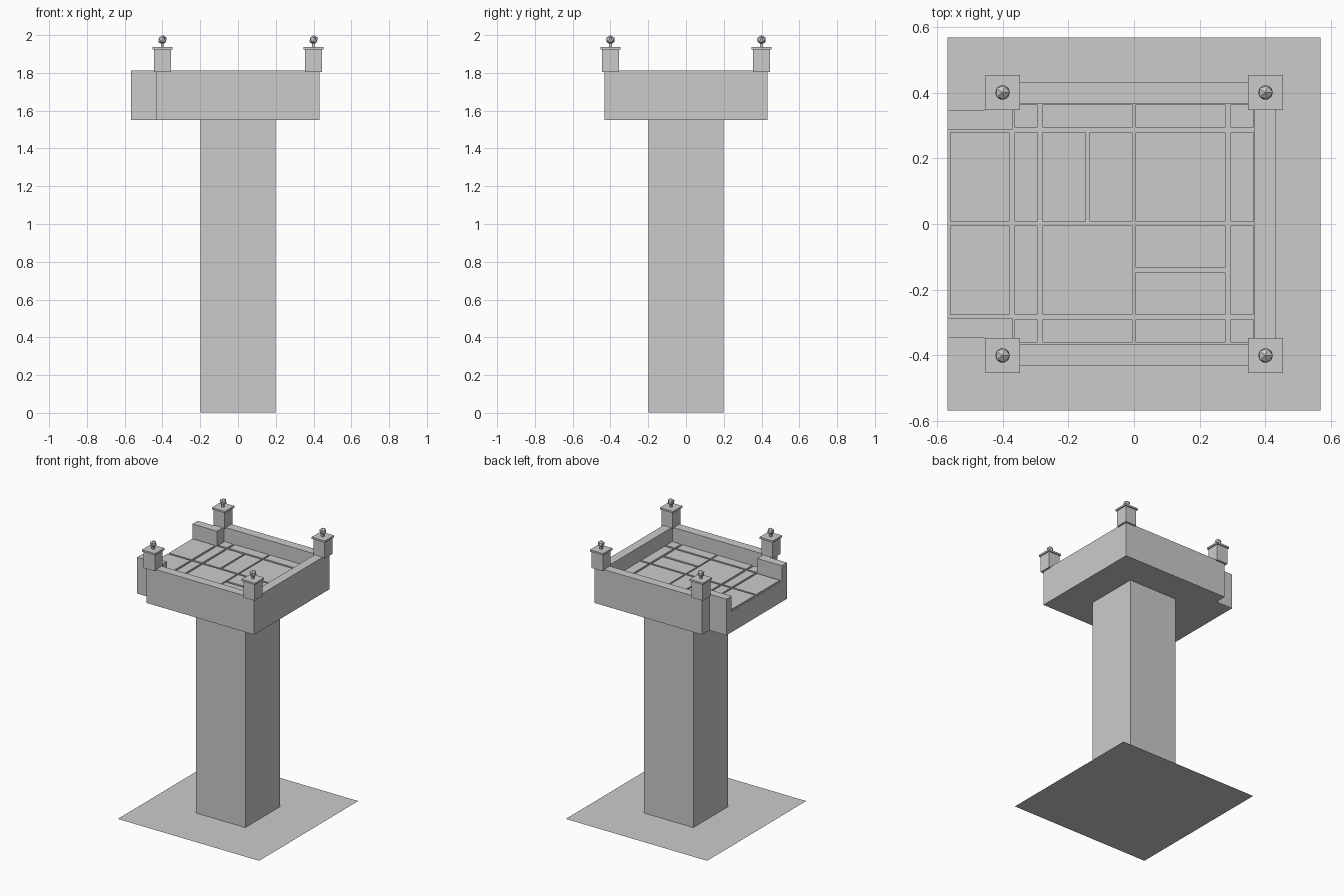
import bpy, bmesh

cube = bpy.data.objects.get("Cube")
if cube:
    bpy.data.objects.remove(cube, do_unlink=True)

stone = bpy.data.materials.new("plain_grey")
stone.use_nodes = True
GREY = (0.6, 0.6, 0.6, 1)
stone.diffuse_color = GREY
stone.node_tree.nodes["Principled BSDF"].inputs["Base Color"].default_value = GREY


def finish(name, bm):
    bmesh.ops.recalc_face_normals(bm, faces=bm.faces)
    mesh = bpy.data.meshes.new(name)
    bm.to_mesh(mesh)
    bm.free()
    mesh.materials.append(stone)
    obj = bpy.data.objects.new(name, mesh)
    bpy.context.collection.objects.link(obj)
    return obj


def prism(bm, outline, low, high):
    """Extrude a flat outline between two heights."""
    face = bm.faces.new([bm.verts.new((x, y, low)) for x, y in outline])
    up = bmesh.ops.extrude_face_region(bm, geom=[face], use_keep_orig=True)
    for item in up["geom"]:
        if isinstance(item, bmesh.types.BMVert):
            item.co.z = high


def rect(x0, x1, y0, y1):
    return [(x0, y0), (x1, y0), (x1, y1), (x0, y1)]


def square(r, cx=0, cy=0):
    return rect(cx - r, cx + r, cy - r, cy + r)


def solid(name, outline, low, high):
    bm = bmesh.new()
    prism(bm, outline, low, high)
    return finish(name, bm)


def mirrored(half):
    """Complete an outline by mirroring it across the x axis."""
    return half + [(x, -y) for x, y in reversed(half)]


BASE, FLOOR, TOP = 1.55, 1.70, 1.812
FRONT, OUT, IN, WALL_IN = -0.567, 0.431, 0.366, -0.37
END_IN, END_OUT = 0.287, 0.347

# Ground sheet
bm = bmesh.new()
bm.faces.new([bm.verts.new((x, y, 0)) for x, y in square(0.567)])
finish("ground_sheet", bm)

# Column
solid("column", square(0.198), 0.001, BASE)

# Parapet wall, open on one side with two projecting ends
outer = [(FRONT, END_OUT), (-OUT, END_OUT), (-OUT, OUT), (OUT, OUT)]
inner = [(FRONT, END_IN), (WALL_IN, END_IN), (WALL_IN, IN), (IN, IN)]
ring = mirrored(outer) + list(reversed(mirrored(inner)))
solid("parapet", ring, BASE, TOP)

# Floor slab inside the parapet
solid("floor_slab", mirrored(inner), BASE, FLOOR)

# Paving stones, slightly raised with gaps between
columns = [(-0.56, -0.378), (-0.363, -0.293), (-0.278, -0.005),
           (0.005, 0.278), (0.293, 0.363)]
rows = [(-0.36, -0.29), (-0.275, -0.005), (0.008, 0.278), (0.293, 0.363)]
bm = bmesh.new()
for c, (x0, x1) in enumerate(columns):
    for r, (y0, y1) in enumerate(rows):
        if c == 0 and r in (0, 3):
            continue
        stones = [(x0, x1, y0, y1)]
        if (c, r) == (2, 2):
            stones = [(x0, -0.148, y0, y1), (-0.135, x1, y0, y1)]
        elif (c, r) == (3, 1):
            stones = [(x0, x1, y0, -0.147), (x0, x1, -0.132, y1)]
        for s in stones:
            prism(bm, rect(*s), FLOOR, FLOOR + 0.01)
finish("paving_stones", bm)

# Corner posts with caps, necks and faceted finials
for xname, x in (("left", 0.4), ("right", -0.4)):
    for yname, y in (("back", 0.4), ("front", -0.4)):
        tag = f"{yname}_{xname}"
        solid(f"post_{tag}", square(0.045, x, y), 1.805, 1.925)
        solid(f"post_cap_{tag}", square(0.053, x, y), 1.925, 1.938)
        solid(f"finial_neck_{tag}", square(0.008, x, y), 1.938, 1.96)
        bm = bmesh.new()
        bmesh.ops.create_icosphere(bm, subdivisions=1, radius=0.025)
        bmesh.ops.translate(bm, verts=bm.verts, vec=(x, y, 1.975))
        finish(f"finial_{tag}", bm)
